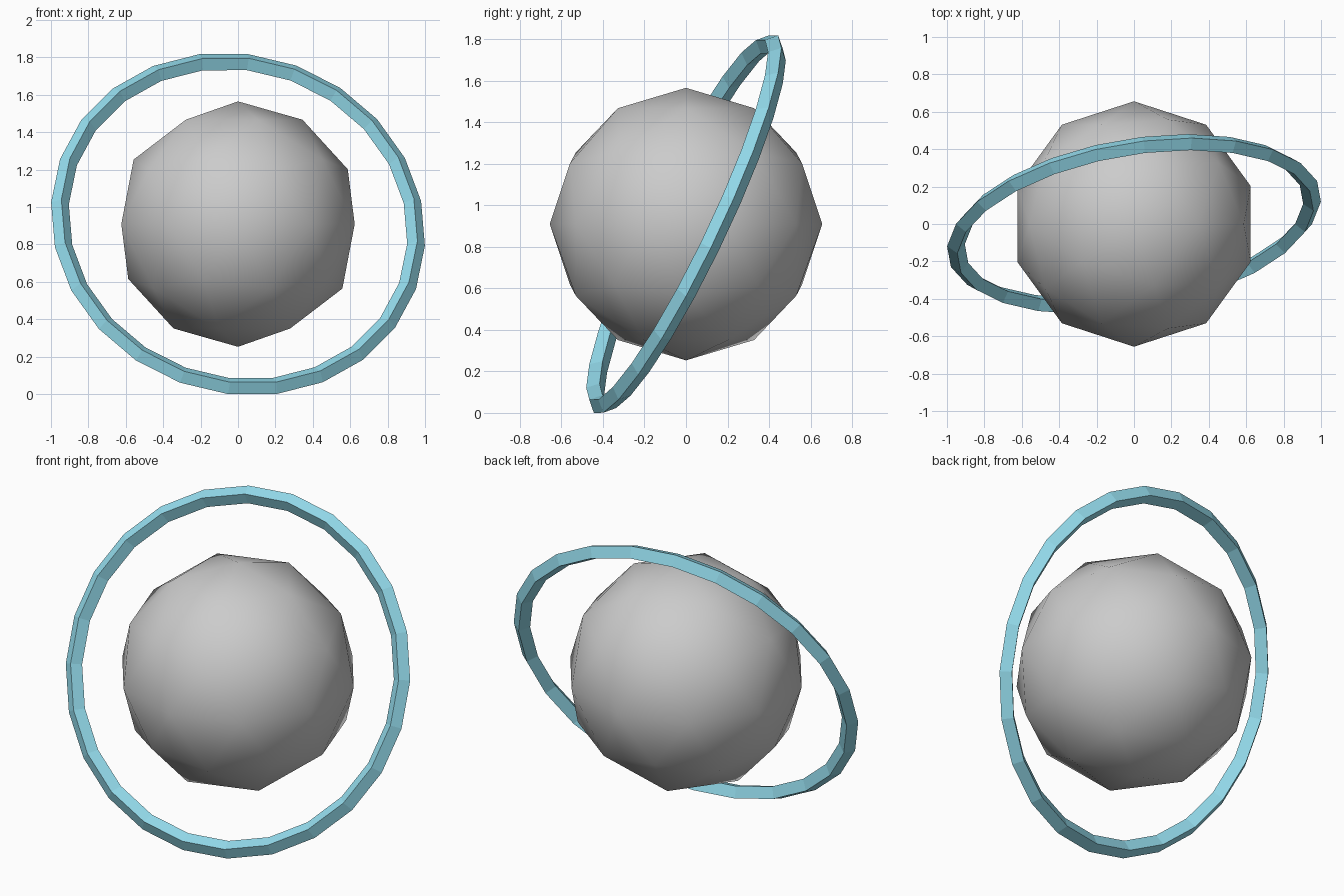
import bpy

if "Cube" in bpy.data.objects:
    bpy.data.objects.remove(bpy.data.objects["Cube"])

CENTRE = (0, 0, 0.909)

# Low-poly globe, smooth shaded
bpy.ops.mesh.primitive_ico_sphere_add(subdivisions=2, radius=0.656, location=CENTRE)
globe = bpy.context.object
globe.name = "globe"
bpy.ops.object.shade_smooth()

# Tilted ring with a diamond cross-section, flat shaded
bpy.ops.mesh.primitive_torus_add(
    major_segments=24, minor_segments=4,
    major_radius=0.965, minor_radius=0.048,
    location=CENTRE, rotation=(1.1, 0.35, 0))
ring = bpy.context.object
ring.name = "orbit_ring"
bpy.ops.object.shade_flat()

# Pale blue ring colour
blue = bpy.data.materials.new("pale_blue")
blue.diffuse_color = (0.30, 0.72, 0.85, 1)
blue.use_nodes = True
blue.node_tree.nodes["Principled BSDF"].inputs["Base Color"].default_value = blue.diffuse_color
ring.data.materials.append(blue)
